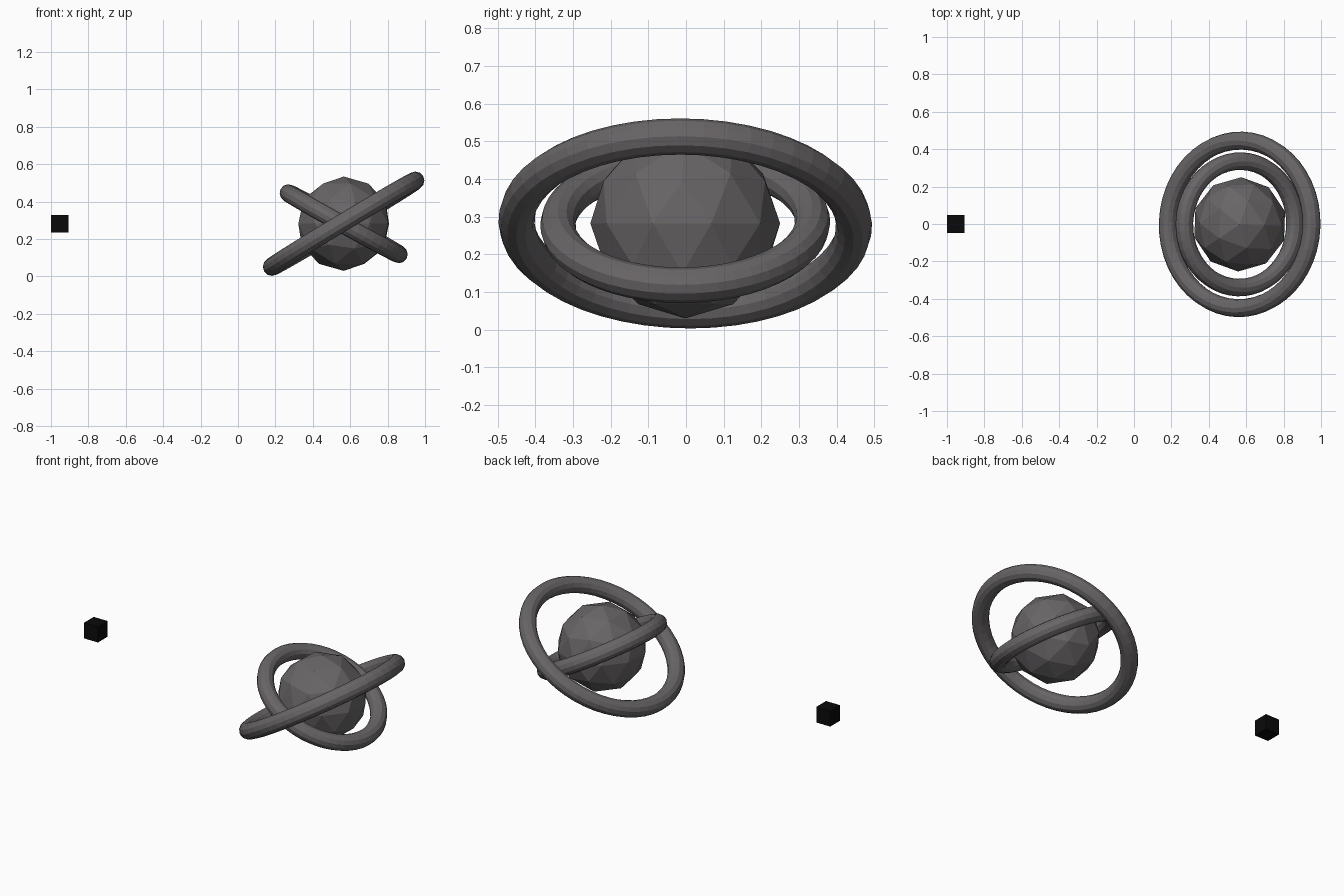
import bpy
from math import radians

if "Cube" in bpy.data.objects:
    bpy.data.objects.remove(bpy.data.objects["Cube"])


def material(name, rgb):
    m = bpy.data.materials.new(name)
    m.diffuse_color = (*rgb, 1)
    m.use_nodes = True
    m.node_tree.nodes["Principled BSDF"].inputs["Base Color"].default_value = m.diffuse_color
    return m


grey = material("warm_dark_grey", (0.14, 0.13, 0.136))
black = material("black", (0.003, 0.003, 0.003))

CENTRE = (0.565, -0.002, 0.282)
TURN = radians(-2)  # slight turn of the planet and rings about z


def finish(name, mat):
    ob = bpy.context.object
    ob.name = name
    ob.data.materials.append(mat)
    return ob


def ring(name, major, tube, tilt):
    bpy.ops.mesh.primitive_torus_add(
        major_radius=major, minor_radius=tube, major_segments=48,
        minor_segments=12, location=CENTRE,
        rotation=(0, radians(tilt), TURN))
    return finish(name, grey)


# Faceted planet
bpy.ops.mesh.primitive_ico_sphere_add(subdivisions=2, radius=0.252,
                                      location=CENTRE, rotation=(0, 0, TURN))
finish("planet", grey)

# Two crossing rings, tilted opposite ways
ring("outer_ring", 0.448, 0.048, -31)
ring("inner_ring", 0.338, 0.047, 29)

# Small distant cube
bpy.ops.mesh.primitive_cube_add(size=0.094, location=(-0.953, 0, 0.282))
finish("small_cube", black)
